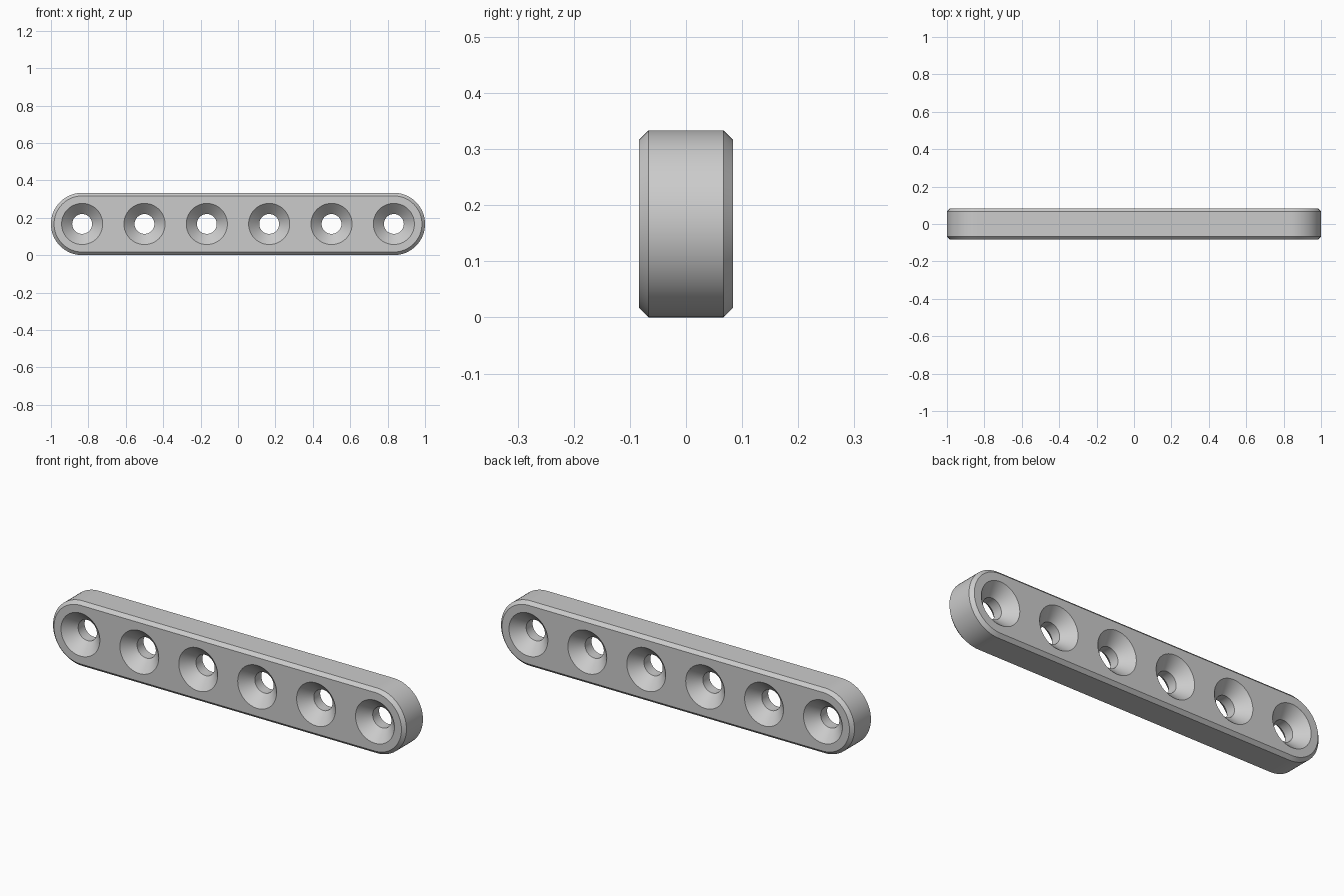
import bpy, bmesh, math

cube = bpy.data.objects.get("Cube")
if cube:
    bpy.data.objects.remove(cube, do_unlink=True)

RADIUS = 1 / 6            # rounded end radius, half the bar height
HALF_T = RADIUS / 2       # half thickness
CHAMFER = RADIUS / 10
PITCH = 2 * RADIUS
HOLE_R, SINK_R = 0.053, 0.11
HALF_BORE = 0.026         # half length of the straight bore
END_X = 1 - RADIUS

bm = bmesh.new()


def slot_ring(y, r):
    """Stadium outline of end radius r at depth y."""
    ring, n = [], 32
    for side in (1, -1):
        for i in range(n + 1):
            a = side * math.pi / 2 - math.pi / 2 - math.pi / 2 + math.pi * i / n
            a = math.pi * i / n - math.pi / 2 + (0 if side > 0 else math.pi)
            ring.append(bm.verts.new((side * END_X + r * math.cos(a), y,
                                      RADIUS + r * math.sin(a))))
    return ring


def circle_ring(x, y, r, n=64):
    return [bm.verts.new((x + r * math.cos(2 * math.pi * i / n), y,
                          RADIUS + r * math.sin(2 * math.pi * i / n)))
            for i in range(n)]


def skin(rings):
    """Bridge successive rings with quads."""
    for a, b in zip(rings, rings[1:]):
        for i in range(len(a)):
            j = (i + 1) % len(a)
            bm.faces.new((a[i], a[j], b[j], b[i]))


# Chamfered outer wall
outer = [slot_ring(y, r) for y, r in (
    (-HALF_T, RADIUS - CHAMFER), (-HALF_T + CHAMFER, RADIUS),
    (HALF_T - CHAMFER, RADIUS), (HALF_T, RADIUS - CHAMFER))]
skin(outer)

# Six through holes, countersunk on both faces
holes = []
for k in range(6):
    x = (k - 2.5) * PITCH
    rings = [circle_ring(x, y, r) for y, r in (
        (-HALF_T, SINK_R), (-HALF_BORE, HOLE_R),
        (HALF_BORE, HOLE_R), (HALF_T, SINK_R))]
    skin(rings)
    holes.append(rings)

# Flat front and back faces around the holes
for end, ny in ((0, -1), (-1, 1)):
    loops = [outer[end]] + [h[end] for h in holes]
    edges = [bm.edges.get((l[i], l[i - 1])) for l in loops for i in range(len(l))]
    bmesh.ops.triangle_fill(bm, use_beauty=True, use_dissolve=False,
                            edges=edges, normal=(0, ny, 0))

bmesh.ops.recalc_face_normals(bm, faces=bm.faces)
mesh = bpy.data.meshes.new("perforated_bar")
bm.to_mesh(mesh)
bm.free()

bar = bpy.data.objects.new("perforated_bar", mesh)
bpy.context.collection.objects.link(bar)

# Plain grey material
grey = bpy.data.materials.new("plain_grey")
grey.use_nodes = True
colour = (0.6, 0.6, 0.6, 1)
grey.diffuse_color = colour
grey.node_tree.nodes["Principled BSDF"].inputs["Base Color"].default_value = colour
mesh.materials.append(grey)

bpy.ops.object.select_all(action="DESELECT")
bar.select_set(True)
bpy.context.view_layer.objects.active = bar
bpy.ops.object.shade_smooth_by_angle(angle=math.radians(25))
